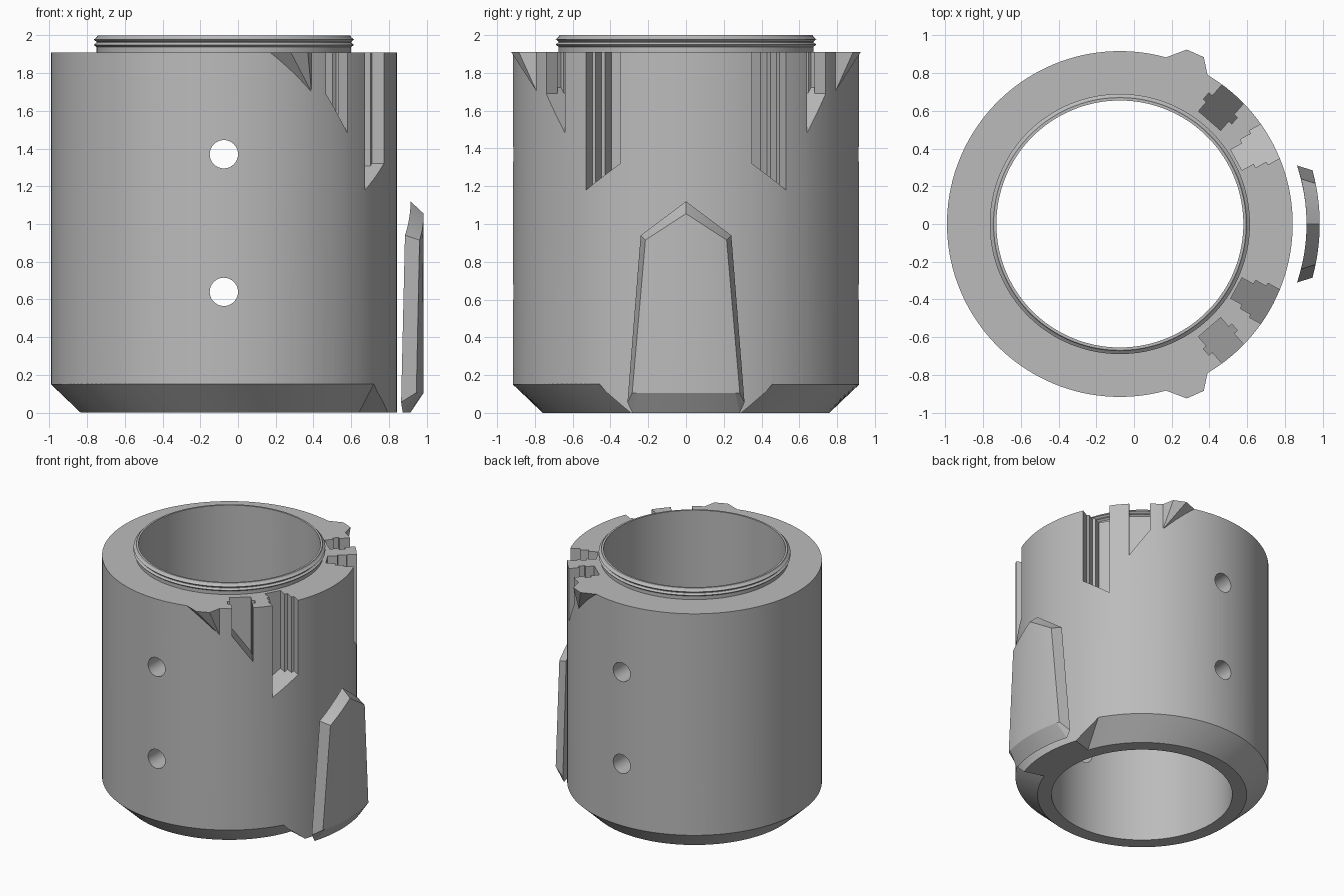
import bpy, bmesh
from math import sin, cos, radians, pi, sqrt, asin
from mathutils import Vector

if "Cube" in bpy.data.objects:
    bpy.data.objects.remove(bpy.data.objects["Cube"])

CX, R = -0.075, 0.917          # body axis and outer radius
BORE, SHOULDER = 0.655, 1.91
SEG = 144

grey = bpy.data.materials.new("plain grey")
grey.use_nodes = True
grey.diffuse_color = (0.5, 0.5, 0.5, 1)
grey.node_tree.nodes["Principled BSDF"].inputs["Base Color"].default_value = (0.5, 0.5, 0.5, 1)


def finish(name, bm):
    bmesh.ops.recalc_face_normals(bm, faces=bm.faces)
    me = bpy.data.meshes.new(name)
    bm.to_mesh(me)
    bm.free()
    me.materials.append(grey)
    ob = bpy.data.objects.new(name, me)
    bpy.context.collection.objects.link(ob)
    return ob


def skin(name, rings, closed):
    """Join equal rings of points into a solid; cap the ends unless closed."""
    bm = bmesh.new()
    rows = [[bm.verts.new(p) for p in ring] for ring in rings]
    n = len(rows[0])
    pairs = list(zip(rows, rows[1:] + rows[:1])) if closed else list(zip(rows, rows[1:]))
    for a, b in pairs:
        for i in range(n):
            j = (i + 1) % n
            bm.faces.new((a[i], a[j], b[j], b[i]))
    if not closed:
        bm.faces.new(rows[0])
        bm.faces.new(rows[-1])
    return finish(name, bm)


def polar(r, a, z):
    return (CX + r * cos(a), r * sin(a), z)


def select(ob):
    bpy.ops.object.select_all(action='DESELECT')
    ob.select_set(True)
    bpy.context.view_layer.objects.active = ob


def combine(ob, tool, operation):
    select(ob)
    mod = ob.modifiers.new("combine", 'BOOLEAN')
    mod.operation, mod.solver, mod.object = operation, 'EXACT', tool
    bpy.ops.object.modifier_apply(modifier=mod.name)
    bpy.data.objects.remove(tool)


# Body with bore and threaded neck, as one lathed profile
profile = [(BORE, 0), (R, 0), (R, SHOULDER), (0.675, SHOULDER), (0.675, 1.938),
           (0.69, 1.95), (0.675, 1.962), (0.675, 1.966), (0.69, 1.978),
           (0.675, 1.99), (0.67, 2.0), (BORE, 2.0)]
body = skin("threaded_body", [[polar(r, 2 * pi * i / SEG, z) for r, z in profile]
                              for i in range(SEG)], True)


# Bottom chamfer, interrupted by a full-width foot on the +x side
def foot_angle(z):
    return asin((0.29 + 0.16 * z / 0.15) / R)


chamfer = [(0.739, -0.02), (1.0, -0.02), (1.0, 0.17), (0.938, 0.17)]
rings = []
for i in range(SEG + 1):
    t = i / SEG
    rings.append([polar(r, foot_angle(z) + t * 2 * (pi - foot_angle(z)), z) for r, z in chamfer])
combine(body, skin("chamfer_cutter", rings, False), 'DIFFERENCE')

# Cross holes through both walls
for z in (0.64, 1.37):
    bm = bmesh.new()
    bmesh.ops.create_cone(bm, cap_ends=True, segments=40, radius1=0.075, radius2=0.075, depth=3)
    for v in bm.verts:
        v.co = Vector((CX + v.co.x, v.co.z, z + v.co.y))
    combine(body, finish("hole_cutter", bm), 'DIFFERENCE')


# Stepped slots with slanted floors, mirrored in y
def slot(angle, steps, floor, slope, side):
    a = radians(angle)
    half = [(r, w) for r, w in steps]
    outline = half + [(r, -w) for r, w in reversed(half)]

    def place(r, t, z):
        return (CX + r * cos(a) - t * sin(a), side * (r * sin(a) + t * cos(a)), z)
    rings = [[place(r, t, floor + slope * t) for r, t in outline],
             [place(r, t, 2.2) for r, t in outline]]
    combine(body, skin("slot_cutter", rings, False), 'DIFFERENCE')


wide = [(0.705, 0.062), (0.775, 0.062), (0.775, 0.085), (0.84, 0.085), (0.84, 0.103), (1.0, 0.103)]
narrow = [(0.725, 0.078), (0.79, 0.078), (0.79, 0.1), (0.835, 0.1), (0.835, 0.076), (1.0, 0.076)]
for side in (-1, 1):
    slot(28.8, wide, 1.25, -0.68, side)
    slot(49, narrow, 1.585, 1.38, side)

    # Tapered lug beside the slots
    bm = bmesh.new()
    for x, y, z in [(0.16, 0.88, SHOULDER), (0.28, 0.925, SHOULDER), (0.37, 0.885, SHOULDER),
                    (0.39, 0.79, SHOULDER), (0.39, 0.79, 1.70), (0.28, 0.76, SHOULDER),
                    (0.28, 0.76, 1.78)]:
        bm.verts.new((x, side * y, z))
    bmesh.ops.convex_hull(bm, input=bm.verts)
    combine(body, finish("lug", bm), 'UNION')

# Curved pointed cover plate standing off the +x side
COLS = 24


def plate_rows(r, low, w_low, w_high, apex, drop):
    top, bottom = [], []
    for i in range(COLS + 1):
        t = 2 * i / COLS - 1
        for row, y, z in ((top, t * w_high, apex - drop * abs(t)),
                          (bottom, t * w_low, low + (0.055 if abs(t) == 1 and low == 0 else 0))):
            row.append((CX + sqrt(r * r - y * y), y, z))
    return top, bottom


in_top, in_low = plate_rows(0.99, 0, 0.31, 0.24, 1.12, 0.18)
out_top, out_low = plate_rows(1.06, 0.105, 0.285, 0.215, 1.055, 0.14)
plate = skin("cover_plate", [list(ring) for ring in zip(in_top, in_low, out_low, out_top)], False)

for ob in (body, plate):
    select(ob)
    bpy.ops.object.shade_smooth_by_angle(angle=radians(20))
